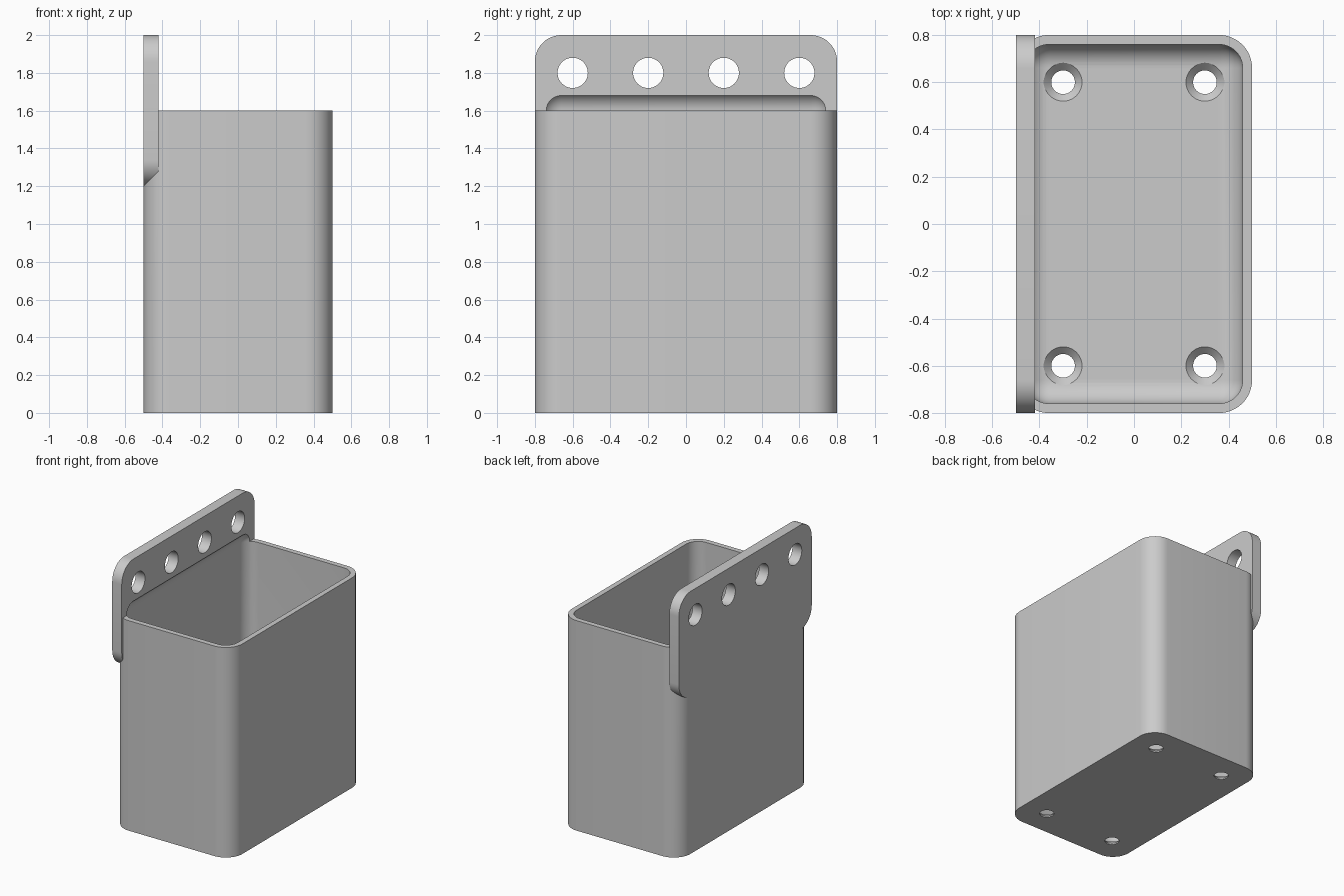
import bpy, bmesh, math
from mathutils import Vector, Matrix

old = bpy.data.objects.get("Cube")
if old:
    bpy.data.objects.remove(old, do_unlink=True)

grey = bpy.data.materials.new("plain grey")
grey.use_nodes = True
grey.diffuse_color = (0.6, 0.6, 0.6, 1)
grey.node_tree.nodes["Principled BSDF"].inputs["Base Color"].default_value = (0.6, 0.6, 0.6, 1)


def finish(name, bm):
    mesh = bpy.data.meshes.new(name)
    bm.to_mesh(mesh)
    bm.free()
    mesh.materials.append(grey)
    obj = bpy.data.objects.new(name, mesh)
    bpy.context.collection.objects.link(obj)
    return obj


def rounded_box(name, low, high, radius, axis=None):
    """Box with its edges along one axis rounded, or all edges if axis is None."""
    low, high = Vector(low), Vector(high)
    bm = bmesh.new()
    bmesh.ops.create_cube(bm, size=1)
    bmesh.ops.scale(bm, vec=high - low, verts=bm.verts)
    bmesh.ops.translate(bm, vec=(low + high) / 2, verts=bm.verts)
    edges = [e for e in bm.edges if axis is None or
             abs((e.verts[0].co - e.verts[1].co).normalized()[axis]) > 0.9]
    bmesh.ops.bevel(bm, geom=edges, offset=radius, segments=12, profile=0.5,
                    affect='EDGES', clamp_overlap=False)
    return finish(name, bm)


def add_cone(bm, centre, r_low, r_high, depth, turn=Matrix()):
    bmesh.ops.create_cone(bm, cap_ends=True, segments=48, radius1=r_low, radius2=r_high,
                          depth=depth, matrix=Matrix.Translation(centre) @ turn)


def combine(target, tool, operation):
    mod = target.modifiers.new(tool.name, 'BOOLEAN')
    mod.operation, mod.object, mod.solver = operation, tool, 'EXACT'
    bpy.context.view_layer.objects.active = target
    bpy.ops.object.modifier_apply(modifier=mod.name)
    bpy.data.objects.remove(tool, do_unlink=True)


# Outer body and the hanging plate flush with its back
bin_body = rounded_box("hanging_bin", (-0.5, -0.8, 0), (0.5, 0.8, 1.6), 0.14, axis=2)
plate = rounded_box("hanging_plate", (-0.5, -0.8, 1.2), (-0.42, 0.8, 2), 0.14, axis=0)
combine(bin_body, plate, 'UNION')

# Hollow with rounded edges, reaching a little way up into the plate
cavity = rounded_box("cavity", (-0.46, -0.76, 0.04), (0.46, 0.76, 1.7), 0.1)
combine(bin_body, cavity, 'DIFFERENCE')

# Row of hanging holes through the plate
bm = bmesh.new()
for y in (-0.6, -0.2, 0.2, 0.6):
    add_cone(bm, (-0.46, y, 1.8), 0.08, 0.08, 0.3, Matrix.Rotation(math.pi / 2, 4, 'Y'))
combine(bin_body, finish("plate_holes", bm), 'DIFFERENCE')

# Countersunk screw holes in the floor
drills, sinks = bmesh.new(), bmesh.new()
for x in (-0.3, 0.3):
    for y in (-0.6, 0.6):
        add_cone(drills, (x, y, 0), 0.05, 0.05, 0.3)
        add_cone(sinks, (x, y, 0.03), 0.05, 0.09, 0.04)
combine(bin_body, finish("floor_holes", drills), 'DIFFERENCE')
combine(bin_body, finish("countersinks", sinks), 'DIFFERENCE')

# Smooth fillets, crisp rims
bpy.ops.object.select_all(action='DESELECT')
bin_body.select_set(True)
bpy.context.view_layer.objects.active = bin_body
bpy.ops.object.shade_smooth_by_angle(angle=math.radians(30))
